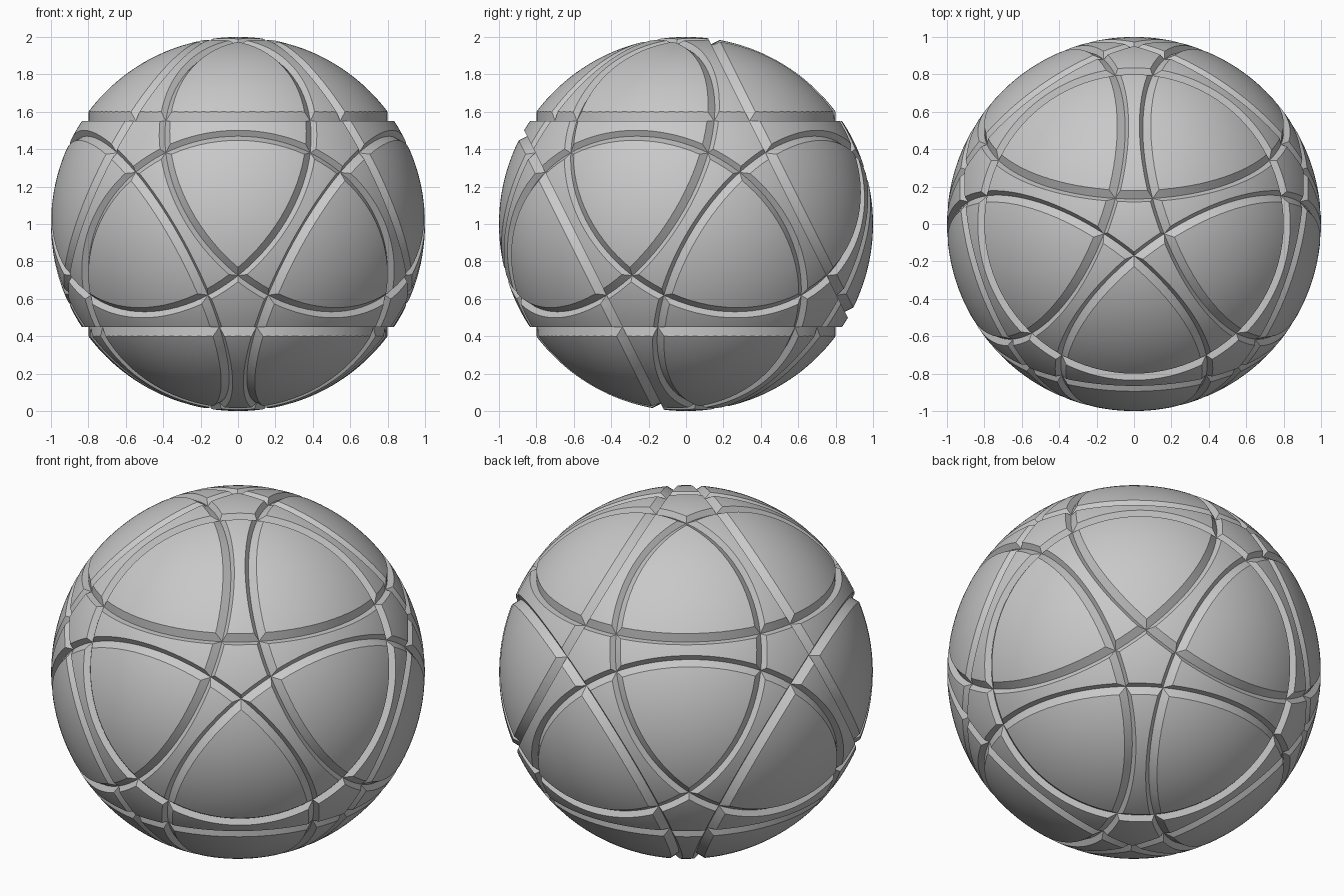
import bpy, bmesh
from math import sin, cos, pi, radians, atan
from mathutils import Vector, Matrix

cube = bpy.data.objects.get("Cube")
if cube:
    bpy.data.objects.remove(cube, do_unlink=True)

CENTRE = Vector((0, 0, 1))
CUT_DEPTH = 0.55      # distance of each cut plane from the centre
CAP_RADIUS = 0.8      # radius of the wall round each cap
SEGMENTS = 96

grey = bpy.data.materials.new("plain grey")
grey.use_nodes = True
colour = (0.58, 0.58, 0.58, 1)
grey.diffuse_color = colour
grey.node_tree.nodes["Principled BSDF"].inputs["Base Color"].default_value = colour


def ring_mesh(inner, outer, low, high):
    """Square-section ring around the z axis."""
    bm = bmesh.new()
    section = [(inner, low), (outer, low), (outer, high), (inner, high)]
    loops = []
    for i in range(SEGMENTS):
        a = 2 * pi * i / SEGMENTS
        loops.append([bm.verts.new((r * cos(a), r * sin(a), h)) for r, h in section])
    for i, here in enumerate(loops):
        after = loops[(i + 1) % SEGMENTS]
        for j in range(4):
            k = (j + 1) % 4
            bm.faces.new((here[j], after[j], after[k], here[k]))
    bmesh.ops.recalc_face_normals(bm, faces=bm.faces)
    mesh = bpy.data.meshes.new("groove_cutter")
    bm.to_mesh(mesh)
    bm.free()
    return mesh


# Twelve cap directions: the poles and two staggered rings of five
tilt = atan(0.5)
axes = [Vector((0, 0, 1))]
for i in range(5):
    turn = Matrix.Rotation(radians(72 * i), 3, "Z")
    axes.append(turn @ Vector((0, cos(tilt), sin(tilt))))
axes += [-a for a in axes]

# Ball
bpy.ops.mesh.primitive_ico_sphere_add(subdivisions=6, radius=1, location=CENTRE)
ball = bpy.context.object
ball.name = "grooved_ball"
ball.data.materials.append(grey)

# Stepped circular groove round every cap
groove = ring_mesh(CAP_RADIUS, 1.2, CUT_DEPTH, 0.8)
cutters = []
for axis in axes:
    cutter = bpy.data.objects.new("groove_cutter", groove)
    bpy.context.collection.objects.link(cutter)
    cutter.location = CENTRE
    cutter.rotation_euler = axis.to_track_quat("Z", "Y").to_euler()
    cutter.hide_render = True
    cutters.append(cutter)
    cut = ball.modifiers.new("groove", "BOOLEAN")
    cut.operation = "DIFFERENCE"
    cut.solver = "MANIFOLD"
    cut.object = cutter

# Evaluate the whole stack once and keep the result
depsgraph = bpy.context.evaluated_depsgraph_get()
carved = bpy.data.meshes.new_from_object(ball.evaluated_get(depsgraph))
ball.modifiers.clear()
ball.data = carved
for cutter in cutters:
    bpy.data.objects.remove(cutter, do_unlink=True)

# Smooth caps with crisp groove edges
bpy.ops.object.shade_smooth_by_angle(angle=radians(25))
